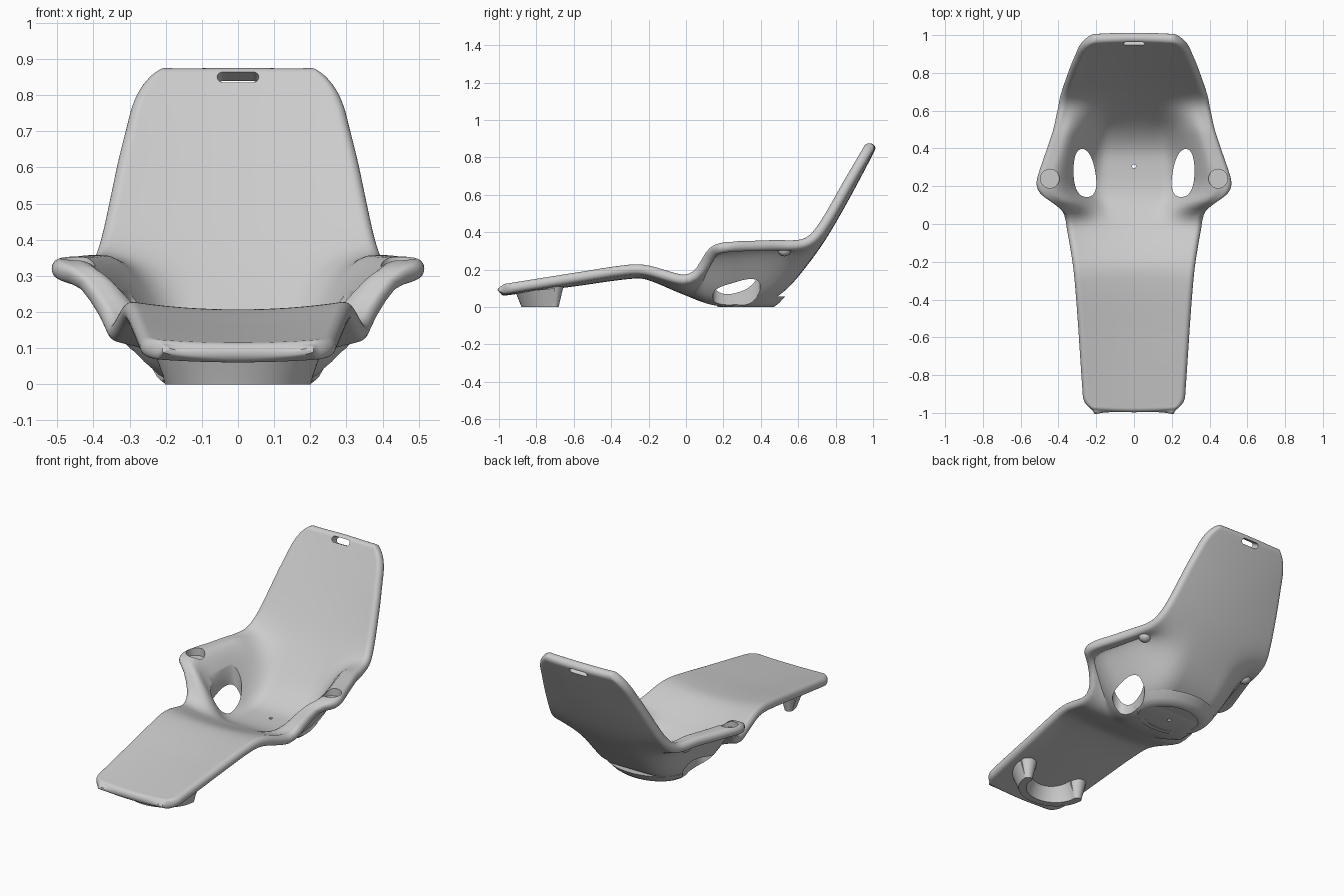
import bpy, bmesh, math
from mathutils import Matrix, Vector

cube = bpy.data.objects.get("Cube")
if cube:
    bpy.data.objects.remove(cube, do_unlink=True)

plastic = bpy.data.materials.new("light grey plastic")
plastic.use_nodes = True
plastic.diffuse_color = (0.6, 0.6, 0.6, 1)
plastic.node_tree.nodes["Principled BSDF"].inputs["Base Color"].default_value = (0.6, 0.6, 0.6, 1)

THICK = 0.055
RIM = 0.025
FRONT, BACK = -1.0, 0.973

# Lengthwise guides: (y, value)
CENTRE = [(-1, .112), (-.6, .165), (-.3, .205), (-.2, .2), (0, .12), (.15, .065), (.3, .055),
          (.4, .07), (.5, .135), (.6, .25), (.7, .39), (.8, .56), (.9, .745), (.98, .898)]
EDGE = [(-1, .12), (-.6, .185), (-.3, .23), (-.2, .225), (-.05, .185), (0, .18), (.05, .21),
        (.12, .31), (.2, .345), (.4, .355), (.6, .365), (.66, .39), (.72, .465), (.85, .69), (.98, .91)]
WIDTH = [(-1, .265), (-.9, .27), (-.3, .31), (0, .35), (.05, .37), (.1, .43), (.15, .495), (.2, .515),
         (.25, .51), (.4, .46), (.6, .395), (.66, .383), (.8, .335), (.9, .295), (1, .265)]


def guide(pts, y):
    """Smooth cubic through the guide points."""
    n = len(pts)
    i = max(0, min(n - 2, sum(p[0] <= y for p in pts) - 1))

    def slope(k):
        a, b = pts[max(k - 1, 0)], pts[min(k + 1, n - 1)]
        return (b[1] - a[1]) / (b[0] - a[0])
    (y0, v0), (y1, v1) = pts[i], pts[i + 1]
    h = y1 - y0
    t = (y - y0) / h
    return ((2*t**3 - 3*t*t + 1) * v0 + (t**3 - 2*t*t + t) * h * slope(i)
            + (3*t*t - 2*t**3) * v1 + (t**3 - t*t) * h * slope(i + 1))


def step(a, b, v):
    t = max(0, min(1, (v - a) / (b - a)))
    return t * t * (3 - 2 * t)


def half_width(y):
    """Plan outline with rounded ends."""
    near = min(y - FRONT, BACK - y)
    t = max(0, min(1, 1 - near / 0.08))
    return guide(WIDTH, y) - 0.08 * (1 - math.sqrt(1 - t * t))


def surface(u, y):
    """Point on the seating surface, u from -1 to 1 across."""
    a = abs(u)
    yy = y - math.copysign(0.012 * u * u * abs(y) ** 8, y)
    arm = step(-.02, .14, y) * (1 - step(.48, .72, y))
    rise = (1 - arm) * a * a + arm * step(.32, .86, a)
    zc, ze = guide(CENTRE, yy), guide(EDGE, yy)
    return Vector((u * half_width(y), yy, zc + (ze - zc) * rise))


def normal(u, y):
    e = 0.004
    u = max(-1 + e, min(1 - e, u))
    y = max(FRONT + e, min(BACK - e, y))
    du = surface(u + e, y) - surface(u - e, y)
    dy = surface(u, y + e) - surface(u, y - e)
    return du.cross(dy).normalized()


def finish(name, bm):
    bmesh.ops.remove_doubles(bm, verts=bm.verts, dist=1e-5)
    bmesh.ops.recalc_face_normals(bm, faces=bm.faces)
    mesh = bpy.data.meshes.new(name)
    bm.to_mesh(mesh)
    bm.free()
    obj = bpy.data.objects.new(name, mesh)
    bpy.context.collection.objects.link(obj)
    mesh.materials.append(plastic)
    return obj


def build_shell(rows=130, cols=48):
    bm = bmesh.new()
    half, mid = (BACK - FRONT) / 2, (BACK + FRONT) / 2
    for side in (1, -1):
        grid = []
        for r in range(rows + 1):
            y = mid + half * math.sin(math.pi * (r / rows - 0.5))
            line = []
            for c in range(cols + 1):
                u = math.sin(math.pi * (c / cols - 0.5))
                end = (y - FRONT) if y < 0 else 2 * (BACK - y)
                d = min(1, max(0, min(half_width(y) * (1 - abs(u)), end) / RIM))
                h = THICK / 2 * math.sqrt(max(0, 1 - (1 - d) ** 2))
                line.append(bm.verts.new(surface(u, y) + normal(u, y) * (side * h - THICK / 2)))
            grid.append(line)
        for a, b in zip(grid, grid[1:]):
            for c in range(cols):
                bm.faces.new((a[c], a[c + 1], b[c + 1], b[c]))
    return finish("lounger_shell", bm)


def prism(name, outline, depth, matrix):
    """Extruded outline, used as a cutter."""
    bm = bmesh.new()
    low, high = ([bm.verts.new((x, y, z)) for x, y in outline] for z in (0, depth))
    n = len(outline)
    bm.faces.new(low)
    bm.faces.new(high)
    for i in range(n):
        bm.faces.new((low[i], low[(i + 1) % n], high[(i + 1) % n], high[i]))
    bm.transform(matrix)
    obj = finish(name, bm)
    obj.hide_render = True
    return obj


def revolve(name, profile, cy, a0, a1, flat, tilt, lean, steps=64):
    """Closed profile turned about a vertical axis, squashed in y."""
    bm = bmesh.new()
    rings = []
    for s in range(steps + 1):
        a = a0 + (a1 - a0) * s / steps
        ring = []
        for r, z in profile:
            y = r * math.sin(a) * flat
            ring.append(bm.verts.new((r * math.cos(a), cy + y + lean * z, z * (1 + tilt * y))))
        rings.append(ring)
    n = len(profile)
    for a, b in zip(rings, rings[1:]):
        for i in range(n):
            bm.faces.new((a[i], a[(i + 1) % n], b[(i + 1) % n], b[i]))
    if a1 - a0 < 6:
        bm.faces.new(rings[0])
        bm.faces.new(rings[-1])
    else:
        bmesh.ops.dissolve_degenerate(bm, edges=bm.edges, dist=1e-6)
    return finish(name, bm)


def cut(obj, cutter):
    mod = obj.modifiers.new("cut", 'BOOLEAN')
    mod.operation, mod.solver, mod.object = 'DIFFERENCE', 'EXACT', cutter
    bpy.context.view_layer.objects.active = obj
    bpy.ops.object.modifier_apply(modifier=mod.name)


def circle(r, n=32):
    return [(r * math.cos(2*math.pi*i/n), r * math.sin(2*math.pi*i/n)) for i in range(n)]


shell = build_shell()
base = revolve("seat_base", [(0, .006), (.165, .006), (.165, 0), (.2, 0), (.225, .02), (.25, .055), (0, .03)],
               .32, 0, 2 * math.pi, .75, 0, .4)
parts = [shell, base]
cutters = []

# Side openings and cup recesses
for s, side in ((1, "left"), (-1, "right")):
    hole = []
    for x, y in circle(1, 40):
        x, y = (math.copysign(abs(v) ** 0.85, v) for v in (x, y))
        hole.append((s * (.262 + .058 * x * (1 - .15 * y) + .012 * y), .27 + .127 * y))
    opening = prism(side + "_opening_cutter", hole, .6, Matrix.Translation((0, 0, -.1)))
    cup = prism(side + "_cup_cutter", circle(.05), .3, Matrix.Translation((s * .445, .24, .308)))
    cut(shell, opening)
    cut(base, opening)
    cut(shell, cup)
    cutters += [opening, cup]

# Carrying slot through the top of the back
slot = [(x * .0165 + math.copysign(.041, x), y * .0165) for x, y in circle(1, 30)]
aim = Matrix.Translation((0, .955, .85)) @ Matrix.Rotation(math.radians(62), 4, 'X')
slot_cutter = prism("slot_cutter", slot, .4, aim @ Matrix.Translation((0, 0, -.2)))
cut(shell, slot_cutter)

# Drain hole in the seat
drain = prism("drain_cutter", circle(.01, 16), .3, Matrix.Translation((0, .305, -.1)))
cut(shell, drain)
cut(base, drain)
for c in cutters + [slot_cutter, drain]:
    bpy.data.objects.remove(c, do_unlink=True)

# Curved front foot with flared ends
parts.append(revolve("front_foot", [(.155, 0), (.2, 0), (.21, .03), (.235, .1), (.12, .1), (.145, .04)],
                     -.7, math.pi, 2 * math.pi, .9, -1.0 * -1, 0, 40))
for s, side in ((1, "left"), (-1, "right")):
    bm = bmesh.new()
    bmesh.ops.create_cone(bm, cap_ends=True, segments=24, radius1=.024, radius2=.05, depth=.11,
                          matrix=Matrix.Translation((s * .178, -.705, .055)))
    parts.append(finish(side + "_foot_end", bm))

    # Round boss under each armrest
    bm = bmesh.new()
    u, y = s * .84, .53
    spot = surface(u, y) - normal(u, y) * (THICK * .85)
    bmesh.ops.create_uvsphere(bm, u_segments=24, v_segments=12, radius=.036,
                              matrix=Matrix.Translation(spot))
    parts.append(finish(side + "_arm_boss", bm))

bpy.ops.object.select_all(action='DESELECT')
for p in parts:
    p.select_set(True)
bpy.context.view_layer.objects.active = shell
bpy.ops.object.shade_smooth_by_angle(angle=math.radians(40))
